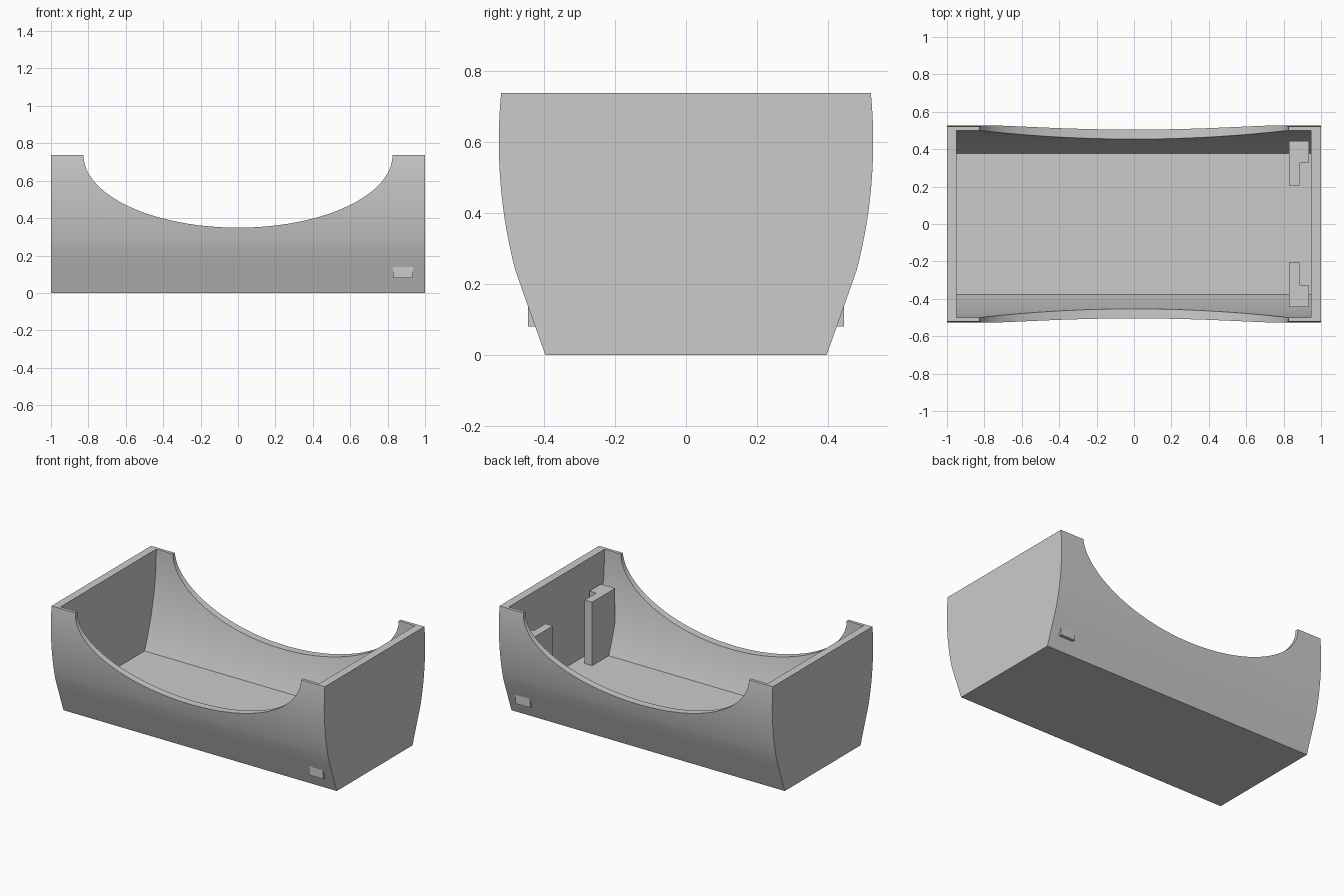
import bpy, bmesh, math

if "Cube" in bpy.data.objects:
    bpy.data.objects.remove(bpy.data.objects["Cube"])

grey = bpy.data.materials.new("light_grey")
grey.diffuse_color = (0.6, 0.6, 0.6, 1)
grey.use_nodes = True
grey.node_tree.nodes["Principled BSDF"].inputs["Base Color"].default_value = grey.diffuse_color


def prism(name, pts, to3d, a, b):
    """Extrude a 2D outline from a to b; to3d maps (u, v, depth) to xyz."""
    bm = bmesh.new()
    lo = [bm.verts.new(to3d(u, v, a)) for u, v in pts]
    hi = [bm.verts.new(to3d(u, v, b)) for u, v in pts]
    bm.faces.new(lo)
    bm.faces.new(hi)
    n = len(pts)
    for i in range(n):
        j = (i + 1) % n
        bm.faces.new((lo[i], lo[j], hi[j], hi[i]))
    bmesh.ops.recalc_face_normals(bm, faces=bm.faces)
    me = bpy.data.meshes.new(name)
    bm.to_mesh(me)
    bm.free()
    me.materials.append(grey)
    ob = bpy.data.objects.new(name, me)
    bpy.context.collection.objects.link(ob)
    return ob


def bulge(half, zc, r, z0, z1, n):
    """Right half of a bulging cross-section, widest at height zc."""
    zs = [z0 + (z1 - z0) * i / n for i in range(n + 1)]
    return [(half - r + math.sqrt(r * r - (z - zc) ** 2), z) for z in zs]


def mirrored(half):
    return half + [(-y, z) for y, z in reversed(half)]


def along_x(u, v, d):
    return (d, u, v)


def along_y(u, v, d):
    return (u, d, v)


def along_z(u, v, d):
    return (u, v, d)


H = 0.737

# Outer tray body: bulging sides, straighter near the base
outer = [(0.396, 0.0), (0.453, 0.16)] + bulge(0.527, 0.6, 1.43, 0.24, H, 14)
tray = prism("tray_body", mirrored(outer), along_x, -1, 1)

# Hollow interior, open at the top
inner = bulge(0.50, H, 1.66, 0.11, H, 14) + [(0.50, 1.0)]
cavity = prism("cavity_cutter", mirrored(inner), along_x, -0.948, 0.946)

# Elliptical scoop through both long sides
N = 72
scoop = [(-0.826 * math.cos(math.pi * i / N), H - 0.388 * math.sin(math.pi * i / N))
         for i in range(N + 1)]
scoop += [(0.826, 1.0), (-0.826, 1.0)]
scoop_cut = prism("scoop_cutter", scoop, along_y, -1, 1)

for cutter in (cavity, scoop_cut):
    cutter.hide_render = True
    mod = tray.modifiers.new("cut", 'BOOLEAN')
    mod.operation = 'DIFFERENCE'
    mod.solver = 'EXACT'
    mod.object = cutter
    bpy.context.view_layer.objects.active = tray
    bpy.ops.object.modifier_apply(modifier=mod.name)
    bpy.data.objects.remove(cutter)

bpy.ops.object.select_all(action='DESELECT')
tray.select_set(True)
bpy.context.view_layer.objects.active = tray
bpy.ops.object.shade_smooth_by_angle(angle=math.radians(20))

# L-shaped brackets, whose feet poke out through the side walls
ell = [(0.83, 0.205), (0.885, 0.205), (0.885, 0.325),
       (0.935, 0.325), (0.935, 0.445), (0.83, 0.445)]
for name, s in (("back_bracket", 1), ("front_bracket", -1)):
    prism(name, [(x, s * y) for x, y in ell], along_z, 0.08, 0.53)
